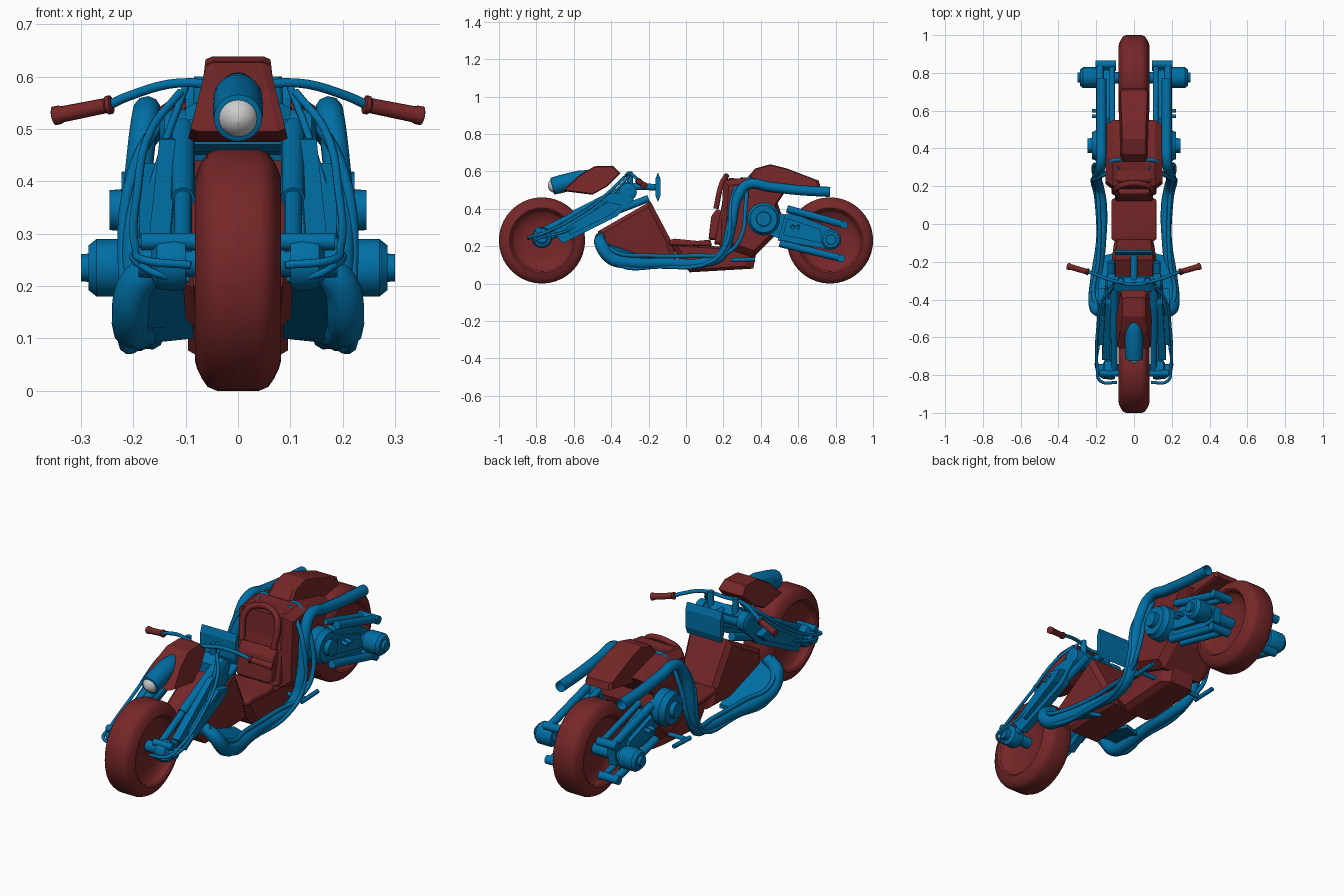
import bpy, bmesh, math
from mathutils import Vector

if "Cube" in bpy.data.objects:
    bpy.data.objects.remove(bpy.data.objects["Cube"])


def material(name, col):
    m = bpy.data.materials.new(name)
    m.diffuse_color = (*col, 1)
    m.use_nodes = True
    m.node_tree.nodes["Principled BSDF"].inputs["Base Color"].default_value = m.diffuse_color
    return m


RED = material("red", (0.18, 0.02, 0.021))
BLUE = material("blue", (0.0, 0.16, 0.38))
smooth = []


def add(name, data, mat):
    ob = bpy.data.objects.new(name, data)
    bpy.context.collection.objects.link(ob)
    if mat:
        data.materials.append(mat)
    return ob


def skin(name, rings, mat):
    """Join rings of points into a closed solid."""
    bm = bmesh.new()
    vs = [[bm.verts.new(p) for p in r] for r in rings]
    n = len(vs[0])
    for a, b in zip(vs, vs[1:]):
        for i in range(n):
            bm.faces.new((a[i], a[(i + 1) % n], b[(i + 1) % n], b[i]))
    for end in (vs[0], vs[-1]):
        bm.faces.new(end)
    bmesh.ops.recalc_face_normals(bm, faces=bm.faces)
    me = bpy.data.meshes.new(name)
    bm.to_mesh(me)
    bm.free()
    return add(name, me, mat)


def prism(name, pts, w, mat=RED, wtop=None, cham=0.03, k=0.8):
    """Side profile (y, z) widened to +-w, tapering to wtop, with chamfered flanks."""
    wtop = w if wtop is None else wtop
    zs = [p[1] for p in pts]
    lo, hi = min(zs), max(zs)
    cy, cz = sum(p[0] for p in pts) / len(pts), sum(zs) / len(pts)

    def ring(side, inset):
        out = []
        for y, z in pts:
            hw = w + (wtop - w) * (z - lo) / (hi - lo)
            s = k if inset else 1
            out.append((side * (hw - (0 if inset else cham)), cy + (y - cy) * s, cz + (z - cz) * s))
        return out
    return skin(name, [ring(-1, 1), ring(-1, 0), ring(1, 0), ring(1, 1)], mat)


def plate(name, pts, x0, x1, mat=BLUE):
    """Flat side profile between two x positions."""
    return skin(name, [[(x, y, z) for y, z in pts] for x in (x0, x1)], mat)


def lathe(name, prof, loc, axis=(1, 0, 0), mat=BLUE, seg=24):
    """Turn (distance, radius) pairs around an axis."""
    q = Vector(axis).to_track_quat('Z', 'Y')
    rings = [[Vector(loc) + q @ Vector((max(r, .0005) * math.cos(t), max(r, .0005) * math.sin(t), d))
              for t in [math.tau * i / seg for i in range(seg)]] for d, r in prof]
    ob = skin(name, rings, mat)
    smooth.append(ob)
    return ob


def rod(name, a, b, r, mat=BLUE, seg=14):
    d = Vector(b) - Vector(a)
    return lathe(name, [(0, r), (d.length, r)], a, d, mat, seg)


def tube(name, pts, r, mat=BLUE, radii=None, caps=True, s=1):
    cu = bpy.data.curves.new(name, 'CURVE')
    cu.dimensions, cu.bevel_depth, cu.bevel_resolution = '3D', r, 3
    cu.resolution_u, cu.use_fill_caps = 5, caps
    sp = cu.splines.new('BEZIER')
    sp.bezier_points.add(len(pts) - 1)
    for i, (bp, p) in enumerate(zip(sp.bezier_points, pts)):
        bp.co = (p[0] * s, p[1], p[2])
        bp.handle_left_type = bp.handle_right_type = 'AUTO'
        bp.radius = radii[i] if radii else 1
    return add(name, cu, mat)


# Wheels: rounded tyre with a recessed solid disc
half = [(.03, 0), (.03, .1), (.045, .15), (.06, .162), (.074, .165), (.082, .174), (.078, .188),
        (.069, .207), (.058, .223), (.04, .2305)]
for name, y in (("front_wheel", -.77), ("rear_wheel", .77)):
    lathe(name, [(-x, r) for x, r in half] + half[::-1], (0, y, .2305), mat=RED, seg=40)

# Faceted red bodywork
prism("front_cowl", [(-.66, .495), (-.575, .575), (-.49, .627), (-.39, .63), (-.35, .59), (-.42, .52), (-.5, .475)],
      .095, wtop=.06, cham=.015, k=.92)
prism("front_body", [(-.47, .28), (-.19, .44), (-.08, .23), (-.05, .13), (-.38, .12), (-.47, .2)], .1, wtop=.12,
      cham=.02, k=.85)
prism("lower_hull", [(-.09, .215), (.14, .2), (.38, .19), (.36, .08), (.02, .06), (-.03, .12)], .095, cham=.03)
prism("rear_body", [(.2, .55), (.34, .57), (.55, .52), (.49, .43), (.51, .37), (.47, .25), (.36, .14), (.18, .2)],
      .15, cham=.04, k=.85)
prism("rear_hump", [(.33, .57), (.37, .615), (.45, .638), (.54, .615), (.71, .55), (.72, .515), (.5, .48), (.34, .5)],
      .08, wtop=.062, cham=.012, k=.93)

# Seat with padded backrest and headrest hoop
cushions = [
    prism("seat", [(-.09, .205), (-.09, .232), (-.06, .24), (.06, .228), (.13, .235), (.14, .2)], .12, cham=.015, k=.9),
    prism("backrest_shell", [(.15, .21), (.18, .36), (.215, .55), (.23, .565), (.3, .56), (.26, .2)], .12,
          wtop=.1, cham=.02, k=.93),
    prism("back_cushion", [(.12, .235), (.135, .36), (.165, .4), (.2, .38), (.17, .23)], .1, cham=.015, k=.9)]
for ob in cushions:
    b = ob.modifiers.new("soft_edges", 'BEVEL')
    b.width, b.segments = .008, 2
    smooth.append(ob)
tube("headrest_hoop", [(-.09, .16, .4), (-.09, .19, .53), (-.05, .21, .565), (.05, .21, .565), (.09, .19, .53),
                       (.09, .16, .4)], .015, RED)

# Headlight and lens
axis, lamp = (0, .965, .25), (0, -.715, .52)
lathe("headlight", [(0, .041), (.002, .046), (.05, .048), (.15, .047), (.21, .036), (.25, .005)], lamp, axis)
lathe("headlight_lens", [(-.024, .001), (-.021, .013), (-.013, .026), (-.001, .036), (.01, .038)], lamp, axis, None)

# Steering: handlebar, clamp, pivot, instrument panel
tube("handlebar", [(-.245, -.252, .546), (-.21, -.265, .562), (-.11, -.3, .588), (0, -.32, .578), (.11, -.3, .588),
                   (.21, -.265, .562), (.245, -.252, .546)], .009)
prism("steering_clamp", [(-.36, .47), (-.36, .52), (-.31, .55), (-.28, .52), (-.29, .45)], .1, BLUE, cham=.02)
lathe("steering_pivot", [(-.15, .02), (-.15, .03), (-.14, .047), (-.1, .047), (-.1, .035), (.1, .035), (.1, .047),
                         (.14, .047), (.15, .03), (.15, .02)], (0, -.31, .49))
rod("panel_stem", (0, -.31, .52), (0, -.15, .515), .018)
prism("instrument_panel", [(-.15, .435), (-.137, .47), (-.137, .56), (-.15, .595), (-.163, .56), (-.163, .47)],
      .1, BLUE, cham=.006, k=.95)

for s, side in ((1, "right"), (-1, "left")):
    def n(part):
        return side + "_" + part

    def at(x, y, z):
        return (s * x, y, z)

    # Hand grips with flared ends
    lathe(n("grip"), [(0, .013), (.002, .018), (.01, .018), (.014, .0145), (.1, .0155), (.106, .018), (.118, .018),
                      (.12, .013)], at(.24, -.255, .547), (s * .115, .033, -.023), RED, 16)
    lathe(n("handlebar_riser"), [(0, .018), (.09, .014)], at(.07, -.3, .51), (0, 0, 1))

    # Front fork: chamfered side beam, rods, hub, bolts
    skin(n("fork_beam"), [[at(x0 if y < -.5 else x1, y, z) for y, z in (
        (-.72, .29), (-.42, .48), (-.35, .485), (-.28, .45), (-.37, .36), (-.66, .215))]
        for x0, x1 in ((.13, .115), (.17, .15))], BLUE)
    plate(n("fork_cover"), [(-.64, .3), (-.42, .435), (-.34, .42), (-.39, .375), (-.62, .26)], s * .15, s * .188)
    rod(n("fork_rod"), at(.105, -.79, .27), at(.105, -.36, .49), .017)
    rod(n("fork_sleeve"), at(.105, -.6, .367), at(.105, -.34, .5), .023)
    rod(n("fork_lower_link"), at(.135, -.8, .225), at(.12, -.2, .455), .02)
    lathe(n("front_hub"), [(.03, .028), (.1, .028), (.1, .05), (.12, .055), (.155, .05), (.165, .03), (.19, .028),
                           (.19, 0)], at(0, -.77, .245), (s, 0, 0), seg=16)
    rod(n("front_crossbar"), at(.08, -.79, .285), at(.185, -.79, .285), .017)
    for y, z in ((-.45, .4), (-.42, .415)):
        rod(n("fork_bolt"), at(.186, y, z), at(.193, y, z), .011)
    tube(n("brake_hose"), [(.11, -.33, .57), (.165, -.4, .5), (.192, -.55, .38), (.195, -.76, .27), (.18, -.83, .25),
                           (.09, -.84, .24)], .008, s=s)
    tube(n("clutch_hose"), [(.1, -.3, .58), (.14, -.4, .47), (.185, -.62, .29), (.17, -.81, .23), (.1, -.79, .21)],
         .007, s=s)

    # Exhaust pipes with a fat front bend, open at the tail
    tube(n("exhaust_pipe"), [(.13, -.46, .25), (.19, -.455, .21), (.206, -.4, .135), (.2, -.3, .112),
                             (.175, -.1, .11), (.17, .1, .113), (.185, .19, .15), (.197, .235, .28), (.184, .28, .47),
                             (.175, .33, .53), (.173, .45, .517), (.173, .6, .5), (.173, .77, .49)], .027,
         radii=[1, 1.3, 1.3, 1.2, 1, 1, 1, 1, 1, 1, 1, 1, 1], caps=False, s=s)
    rod(n("exhaust_baffle"), at(.173, .66, .495), at(.173, .68, .494), .024)
    tube(n("frame_tube"), [(.03, .33, .54), (.09, .34, .565), (.125, .33, .545), (.185, .32, .43), (.215, .29, .24),
                           (.2, .22, .165), (.185, .05, .15), (.19, -.2, .15), (.215, -.38, .17), (.165, -.47, .26)],
         .011, s=s)
    tube(n("lower_frame_tube"), [(.08, .3, .56), (.14, .27, .52), (.2, .24, .42), (.218, .22, .22), (.2, .14, .12),
                                 (.19, -.15, .09), (.22, -.36, .1), (.21, -.46, .21)], .011, s=s)

    # Footboard with a raised front edge
    skin(n("footboard"), [[at(x, y, z + dz) for x, y, z in ((.09, -.46, .21), (.19, -.45, .2), (.22, -.34, .1),
                          (.18, -.17, .09), (.085, -.15, .1))] for dz in (0, .02)], BLUE)

    # Engine pod and rear hub motor
    lathe(n("engine_pod"), [(.1, .088), (.195, .088), (.21, .075), (.222, .073), (.222, .04), (.245, .038), (.245, 0)],
          at(0, .415, .345), (s, 0, 0), seg=20)
    lathe(n("hub_motor"), [(.03, .03), (.19, .03), (.19, .048), (.205, .055), (.27, .055), (.285, .043), (.285, .027),
                           (.3, .026), (.3, 0)], at(0, .775, .235), (s, 0, 0), seg=16)

    # Rear swingarm: plate, cover, rods, cross stubs
    plate(n("swingarm"), [(.53, .37), (.56, .38), (.77, .3), (.815, .27), (.805, .19), (.75, .185), (.49, .23)],
          s * .125, s * .17)
    plate(n("swingarm_cover"), [(.54, .35), (.72, .29), (.73, .215), (.52, .26)], s * .165, s * .19)
    plate(n("swingarm_mount"), [(.38, .4), (.53, .37), (.5, .24), (.4, .28)], s * .12, s * .16)
    for part, a, b in (("upper", (.54, .4), (.845, .315)), ("lower", (.5, .215), (.83, .135))):
        rod(n(part + "_arm_rod"), at(.18, *a), at(.18, *b), .02)
        rod(n(part + "_inner_rod"), at(.115, *a), at(.115, *b), .015)
        rod(n(part + "_arm_stub"), at(.095, *b), at(.205, *b), .021)
    for y in (.57, .6):
        rod(n("swingarm_bolt"), at(.19, y, .305), at(.222, y, .3), .01)

    # Rear foot peg
    rod(n("peg_bracket"), at(.09, .27, .13), at(.19, .27, .13), .011)
    rod(n("foot_peg"), at(.19, .24, .125), at(.19, .37, .13), .011)

# Smooth the round parts while keeping hard edges
for ob in smooth:
    ob.select_set(True)
bpy.context.view_layer.objects.active = smooth[0]
bpy.ops.object.shade_smooth_by_angle(angle=math.radians(35))
